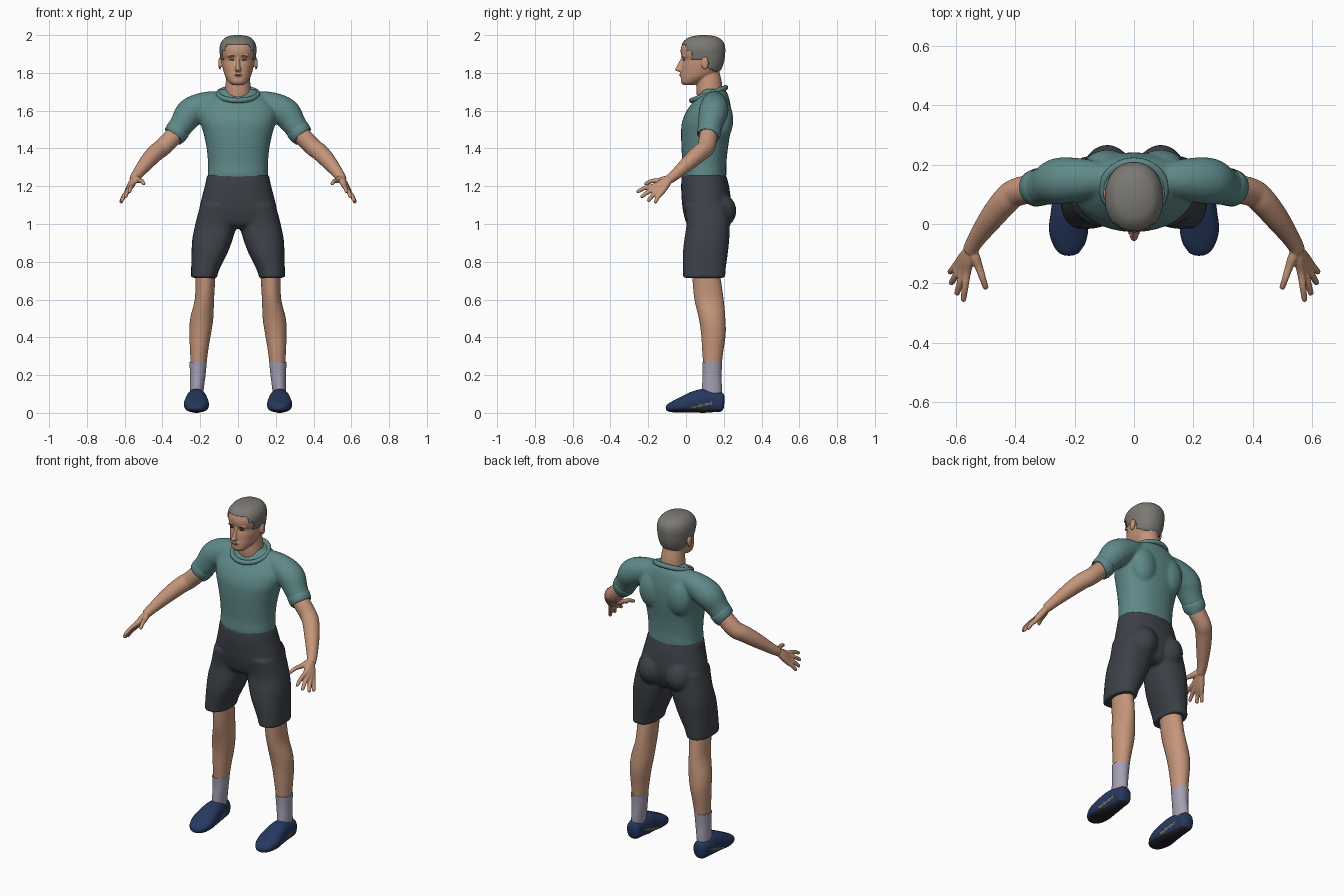
import bpy, bmesh, math
from mathutils import Vector, Matrix

if "Cube" in bpy.data.objects:
    bpy.data.objects.remove(bpy.data.objects["Cube"])

BOTH = (1, -1)
UP = Vector((0, 0, 1))


def material(name, colour):
    mat = bpy.data.materials.new(name)
    mat.use_nodes = True
    mat.diffuse_color = (*colour, 1)
    shader = next(n for n in mat.node_tree.nodes if n.type == "BSDF_PRINCIPLED")
    shader.inputs["Base Color"].default_value = (*colour, 1)
    shader.inputs["Roughness"].default_value = 0.8
    return mat


skin = material("skin", (.56, .30, .195))
teal = material("teal cloth", (.115, .25, .25))
charcoal = material("charcoal cloth", (.046, .053, .064))
grey_hair = material("grey hair", (.2, .19, .17))
lilac = material("pale sock", (.38, .35, .45))
navy = material("navy shoe", (.02, .04, .115))
rubber = material("dark sole", (.014, .017, .024))
olive = material("olive trim", (.2, .18, .07))
lip = material("lip", (.34, .13, .1))
dark_brown = material("dark brown", (.05, .03, .022))


def smooth_rows(rows, steps):
    """Catmull-Rom interpolation through rows of numbers."""
    result = []
    for i in range(len(rows) - 1):
        a, b, c, d = rows[max(i - 1, 0)], rows[i], rows[i + 1], rows[min(i + 2, len(rows) - 1)]
        for k in range(steps):
            t = k / steps
            result.append([q + t / 2 * (r - p + t * (2 * p - 5 * q + 4 * r - s + t * (3 * (q - r) + s - p)))
                           for p, q, r, s in zip(a, b, c, d)])
    return result + [list(rows[-1])]


def loft(bm, rows, follow=False, sides=(1,), count=32, steps=5, power=2.0):
    """Skin oval rings (x, y, z, radius, radius), level or square to the path."""
    rows = smooth_rows(rows, steps)
    centres = [Vector(r[:3]) for r in rows]
    for side in sides:
        rings = []
        for i, row in enumerate(rows):
            u, v = Vector((1, 0, 0)), Vector((0, 1, 0))
            if follow:
                along = (centres[min(i + 1, len(rows) - 1)] - centres[max(i - 1, 0)]).normalized()
                u = along.cross(UP).normalized()
                v = u.cross(along)
            ring = []
            for k in range(count):
                c, s = math.cos(math.tau * k / count), math.sin(math.tau * k / count)
                c, s = (math.copysign(abs(w) ** (2 / power), w) for w in (c, s))
                p = centres[i] + u * row[3] * c + v * row[-1] * s
                ring.append(bm.verts.new((p.x * side, p.y, p.z)))
            rings.append(ring)
        for low, high in zip(rings, rings[1:]):
            for k in range(count):
                n = (k + 1) % count
                bm.faces.new((low[k], low[n], high[n], high[k]))
        bm.faces.new(rings[0])
        bm.faces.new(rings[-1])


def body_loft(bm, rows, **options):
    """Loft level rings given as (z, front y, back y, half width)."""
    loft(bm, [(0, (f + b) / 2, z, w, (b - f) / 2) for z, f, b, w in rows], **options)


def ellipsoid(bm, centre, radii, sides=(1,)):
    for side in sides:
        place = Matrix.Translation((centre[0] * side, *centre[1:])) @ Matrix.Diagonal((*radii, 1))
        bmesh.ops.create_uvsphere(bm, u_segments=24, v_segments=16, radius=1, matrix=place)


def finish(bm, name, *mats, voxel=0, relax=4, rule=None):
    """Make the object; voxel fuses overlapping pieces into one smooth skin."""
    bmesh.ops.recalc_face_normals(bm, faces=bm.faces)
    if rule:
        for face in bm.faces:
            face.material_index = rule(face.calc_center_median())
    mesh = bpy.data.meshes.new(name)
    bm.to_mesh(mesh)
    bm.free()
    obj = bpy.data.objects.new(name, mesh)
    bpy.context.collection.objects.link(obj)
    for mat in mats:
        mesh.materials.append(mat)
    if voxel:
        fuse = obj.modifiers.new("fuse", "REMESH")
        fuse.mode, fuse.voxel_size, fuse.use_smooth_shade = "VOXEL", voxel, True
        soften = obj.modifiers.new("soften", "SMOOTH")
        soften.iterations = relax
    else:
        bpy.ops.object.select_all(action="DESELECT")
        obj.select_set(True)
        bpy.context.view_layer.objects.active = obj
        bpy.ops.object.shade_smooth_by_angle(angle=math.radians(50))
    return obj


# Shirt: trunk, shoulder blades and sleeves
bm = bmesh.new()
body_loft(bm, [(1.2, 0, .2, .15), (1.25, -.022, .213, .16), (1.32, -.02, .214, .159), (1.4, -.024, .222, .166),
               (1.48, -.026, .234, .183), (1.54, -.021, .24, .2), (1.6, .004, .24, .205),
               (1.65, .04, .232, .175), (1.69, .07, .22, .125), (1.715, .085, .205, .09)], power=2.2)
ellipsoid(bm, (.09, .19, 1.55), (.08, .06, .11), BOTH)
loft(bm, [(.07, .15, 1.655, .05), (.17, .15, 1.63, .07), (.25, .145, 1.59, .078),
          (.295, .13, 1.53, .066), (.333, .12, 1.475, .058)], follow=True, sides=BOTH)
finish(bm, "shirt", teal, voxel=.008, relax=5)

# Sleeve cuffs
bm = bmesh.new()
loft(bm, [(.313, .126, 1.503, .06), (.316, .125, 1.499, .064), (.336, .119, 1.47, .061), (.339, .118, 1.466, .056)],
     follow=True, sides=BOTH, steps=2)
finish(bm, "sleeve_cuffs", teal)

# Collar: a tilted rounded band
curve = bpy.data.curves.new("collar", "CURVE")
curve.dimensions, curve.bevel_depth, curve.bevel_resolution = "3D", .014, 3
band = curve.splines.new("POLY")
band.points.add(47)
band.use_cyclic_u = True
for k, point in enumerate(band.points):
    a = math.tau * k / 48
    point.co = (.104 * math.cos(a), .12 + .09 * math.sin(a), 1.688 + .034 * math.sin(a), 1)
curve.materials.append(teal)
bpy.context.collection.objects.link(bpy.data.objects.new("collar", curve))

# Shorts: pelvis, seat and legs
bm = bmesh.new()
body_loft(bm, [(1.26, -.022, .212, .164), (1.2, -.026, .228, .176), (1.12, -.022, .238, .197),
               (1.06, -.014, .235, .205), (1, .005, .215, .18), (.975, .04, .19, .1)], power=2.2)
ellipsoid(bm, (.09, .16, 1.07), (.088, .107, .1), BOTH)
loft(bm, [(.1, .11, 1.1, .1, .12), (.116, .117, 1, .11, .115), (.135, .11, .92, .107, .119),
          (.15, .103, .85, .096, .119), (.173, .097, .76, .075, .113), (.18, .096, .715, .068, .112)],
     sides=BOTH, power=2.3)
finish(bm, "shorts", charcoal, voxel=.008)

# Legs
bm = bmesh.new()
loft(bm, [(.17, .1, .8, .055, .07), (.173, .11, .7, .052, .075), (.178, .122, .6, .051, .077),
          (.192, .138, .5, .061, .07), (.2, .145, .42, .057, .065), (.206, .142, .33, .048, .056),
          (.21, .139, .22, .038, .045)], sides=BOTH)
finish(bm, "legs", skin)

# Socks
bm = bmesh.new()
loft(bm, [(.211, .139, .27, .046, .053), (.213, .138, .2, .041, .05), (.218, .137, .12, .036, .053),
          (.22, .135, .06, .034, .05)], sides=BOTH)
finish(bm, "socks", lilac)


# Shoes with dark underside and a thin slanted trim
def shoe_colour(c):
    if c.z < .018:
        return 1
    on_trim = .03 < c.y < .14 and abs(c.z - .026 - .25 * (c.y - .03)) < .005
    return 2 if on_trim else 0


bm = bmesh.new()
loft(bm, [(.222, .203, .055, .016, .025), (.222, .19, .056, .038, .049), (.222, .14, .06, .046, .057),
          (.22, .09, .063, .053, .063), (.22, .04, .057, .06, .056), (.22, -.02, .043, .066, .042),
          (.217, -.07, .031, .053, .029), (.213, -.098, .025, .03, .017), (.212, -.106, .024, .009, .006)],
     follow=True, sides=BOTH, count=56, steps=7, power=2.4)
finish(bm, "shoes", navy, rubber, olive, rule=shoe_colour)

# Arms and hands: each digit runs from the wrist through its knuckle
bm = bmesh.new()
loft(bm, [(.3, .125, 1.51, .045), (.345, .118, 1.46, .048), (.4, .105, 1.405, .047), (.435, .075, 1.378, .046),
          (.48, .02, 1.33, .041), (.53, -.05, 1.267, .03), (.552, -.09, 1.235, .025)], follow=True, sides=BOTH)
wrist = Vector((.548, -.082, 1.242))
digits = [((.562, -.162, 1.203), (.575, -.262, 1.17)), ((.575, -.157, 1.187), (.597, -.24, 1.142)),
          ((.585, -.146, 1.174), (.617, -.203, 1.12)), ((.591, -.13, 1.165), (.622, -.165, 1.112)),
          ((.522, -.145, 1.23), (.497, -.22, 1.212))]
for knuckle, tip in digits:
    knuckle, tip = Vector(knuckle), Vector(tip)
    path = [(wrist, .017), (wrist.lerp(knuckle, .5), .018), (knuckle, .014),
            (knuckle.lerp(tip, .5) + UP * .006, .0115), (knuckle.lerp(tip, .92), .0095), (tip, .004)]
    loft(bm, [(*p, r) for p, r in path], follow=True, sides=BOTH, count=16)
finish(bm, "arms", skin, voxel=.0045, relax=2)

# Head: skull, neck, nose, brow, cheeks and ears
skull = [(1.735, -.012, .04, .028), (1.75, -.026, .08, .047), (1.78, -.027, .14, .067), (1.81, -.024, .178, .077),
         (1.84, -.021, .193, .084), (1.868, -.015, .2, .088), (1.895, -.026, .203, .092), (1.925, -.028, .204, .094),
         (1.955, -.017, .197, .087), (1.98, .01, .175, .068), (1.992, .045, .143, .042), (1.997, .08, .11, .012)]
bm = bmesh.new()
body_loft(bm, skull, power=2.15)
loft(bm, [(0, .135, 1.62, .08, .07), (0, .125, 1.7, .07, .07), (0, .122, 1.76, .064, .066), (0, .11, 1.83, .055, .06)])
loft(bm, [(0, -.012, 1.885, .008, .012), (0, -.022, 1.86, .009, .014), (0, -.033, 1.83, .012, .019),
          (0, -.036, 1.816, .016, .022), (0, -.025, 1.806, .012, .014)], count=16)
ellipsoid(bm, (0, -.024, 1.789), (.022, .01, .012))
ellipsoid(bm, (.032, -.01, 1.888), (.024, .013, .008), BOTH)
ellipsoid(bm, (.096, .1, 1.85), (.008, .02, .033), BOTH)
finish(bm, "head", skin, voxel=.0045, relax=2)


# Hair: a shell over the skull, trimmed at the hairline
def hairline(y):
    if y < 0:
        return 1.95
    if y < .03:
        return 1.915
    if y < .12:
        return 1.872
    return 1.825 - .5 * (y - .12)


bm = bmesh.new()
body_loft(bm, [(z + .003, f - .003, b + .004, w + .004) for z, f, b, w in skull], count=64, power=2.15)
bare = [f for f in bm.faces if f.calc_center_median().z < hairline(f.calc_center_median().y)]
bmesh.ops.delete(bm, geom=bare, context="FACES")
hair = finish(bm, "hair", grey_hair)
shell = hair.modifiers.new("thickness", "SOLIDIFY")
shell.thickness = .006

# Painted face details
for name, mat, centre, radii, sides in [
        ("eyes", dark_brown, (.034, -.011, 1.868), (.013, .0045, .0035), BOTH),
        ("eyebrows", dark_brown, (.034, -.02, 1.889), (.018, .0045, .003), BOTH),
        ("lips", lip, (0, -.031, 1.789), (.02, .0045, .005), (1,))]:
    bm = bmesh.new()
    ellipsoid(bm, centre, radii, sides)
    finish(bm, name, mat)
